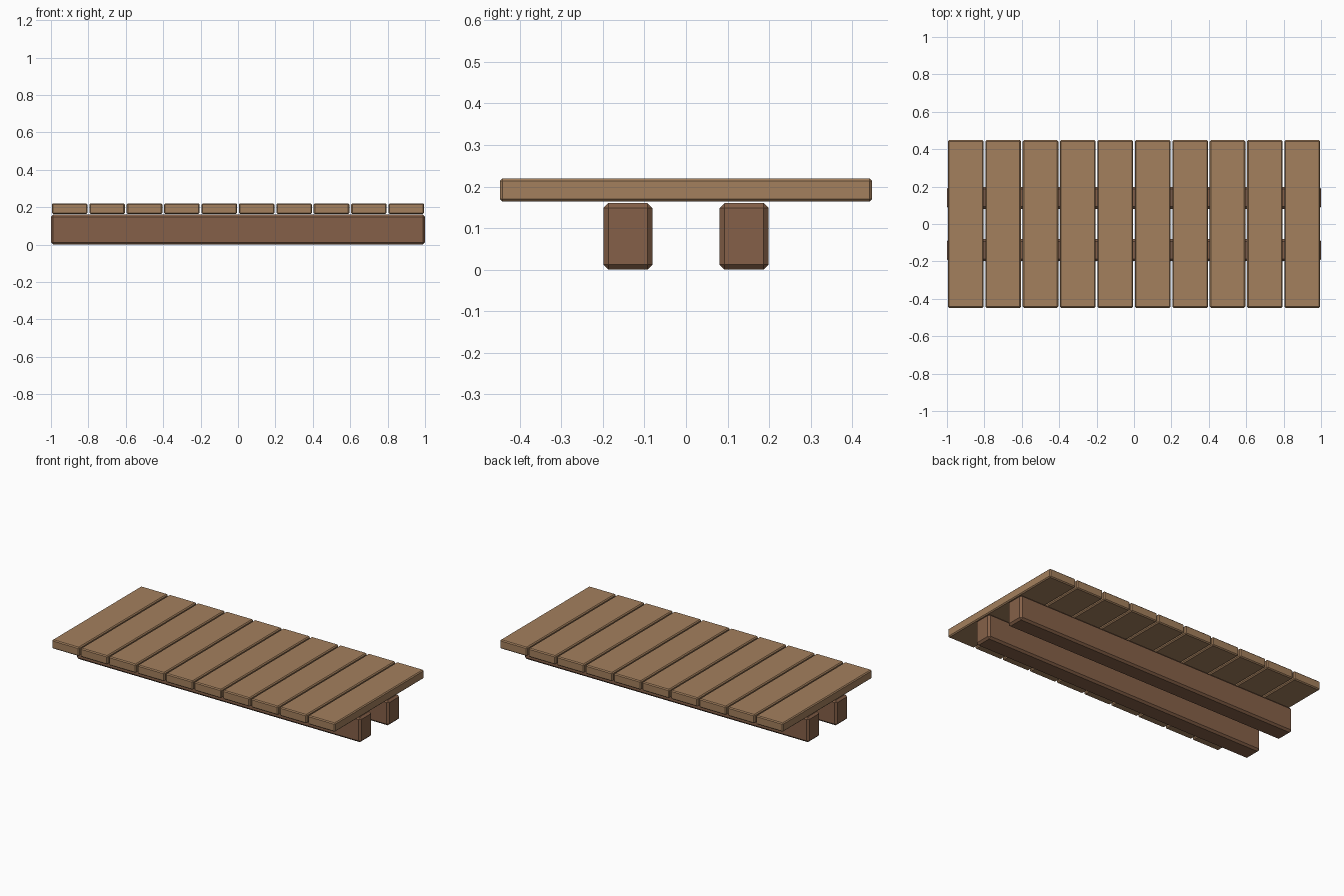
import bpy
import bmesh

cube = bpy.data.objects.get("Cube")
if cube:
    bpy.data.objects.remove(cube, do_unlink=True)


def make_material(name, color):
    mat = bpy.data.materials.new(name)
    mat.use_nodes = True
    mat.diffuse_color = color
    mat.node_tree.nodes["Principled BSDF"].inputs["Base Color"].default_value = color
    return mat


def timber(name, size, center, chamfer, mat):
    """Rectangular timber with flat chamfered edges."""
    bm = bmesh.new()
    bmesh.ops.create_cube(bm, size=1)
    bmesh.ops.scale(bm, vec=size, verts=bm.verts)
    bmesh.ops.bevel(bm, geom=bm.edges[:], offset=chamfer, segments=1,
                    affect='EDGES')
    mesh = bpy.data.meshes.new(name)
    bm.to_mesh(mesh)
    bm.free()
    mesh.materials.append(mat)
    obj = bpy.data.objects.new(name, mesh)
    obj.location = center
    bpy.context.collection.objects.link(obj)
    return obj


plank_wood = make_material("plank wood", (0.37, 0.215, 0.11, 1))
beam_wood = make_material("dark beam wood", (0.235, 0.118, 0.065, 1))

# Two long support beams
for name, side in (("front_beam", -1), ("back_beam", 1)):
    timber(name, (2, 0.118, 0.16), (0, side * 0.14, 0.08), 0.012, beam_wood)

# Ten deck planks laid across the beams
for i in range(10):
    timber(f"deck_plank_{i + 1}", (0.19, 0.896, 0.056),
           (-0.9 + 0.2 * i, 0, 0.192), 0.006, plank_wood)
